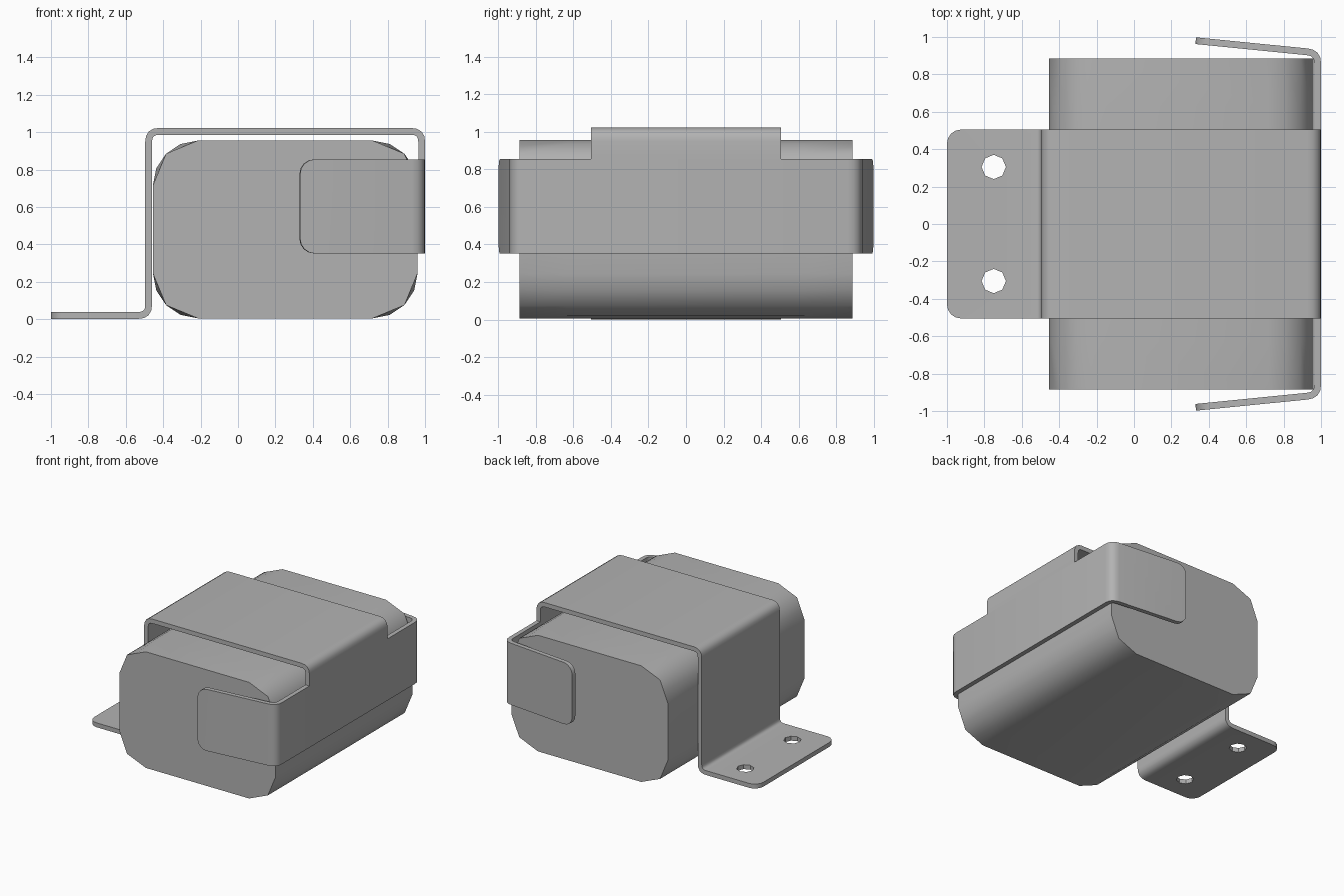
import bpy, bmesh, math
from mathutils import Vector

if "Cube" in bpy.data.objects:
    bpy.data.objects.remove(bpy.data.objects["Cube"], do_unlink=True)

GREY = (0.45, 0.45, 0.45, 1)
metal = bpy.data.materials.new("plain grey")
metal.use_nodes = True
metal.diffuse_color = GREY
metal.node_tree.nodes["Principled BSDF"].inputs["Base Color"].default_value = GREY
THICK = 0.036


def make_object(name, bm):
    mesh = bpy.data.meshes.new(name)
    bm.to_mesh(mesh)
    bm.free()
    mesh.materials.append(metal)
    ob = bpy.data.objects.new(name, mesh)
    bpy.context.collection.objects.link(ob)
    return ob


def activate(ob):
    bpy.ops.object.select_all(action='DESELECT')
    ob.select_set(True)
    bpy.context.view_layer.objects.active = ob


def smooth(ob, degrees):
    activate(ob)
    bpy.ops.object.shade_smooth_by_angle(angle=math.radians(degrees))


def fillet(points, radius, steps=4):
    """Round the inner corners of an open path."""
    pts = [Vector(p) for p in points]
    out = [pts[0]]
    for a, b, c in zip(pts, pts[1:], pts[2:]):
        p = b + (a - b).normalized() * radius
        q = b + (c - b).normalized() * radius
        ctrl = b
        for i in range(steps + 1):
            t = i / steps
            out.append(p.lerp(ctrl, t).lerp(ctrl.lerp(q, t), t))
    return out + [pts[-1]]


def bent_sheet(name, path, offset, round_ends, radius, holes=()):
    """Sweep a path across its width, round the chosen ends, thicken, drill."""
    bm = bmesh.new()
    rows = [[bm.verts.new(p + s * Vector(offset)) for s in (-1, 1)] for p in path]
    for a, b in zip(rows, rows[1:]):
        bm.faces.new((a[0], a[1], b[1], b[0]))
    corners = [v for end in round_ends for v in rows[end]]
    bmesh.ops.bevel(bm, geom=corners, offset=radius, segments=4, profile=0.5,
                    affect='VERTICES')
    bmesh.ops.recalc_face_normals(bm, faces=bm.faces)
    ob = make_object(name, bm)
    mod = ob.modifiers.new("thickness", 'SOLIDIFY')
    mod.thickness = THICK
    mod.offset = 0
    mod.use_even_offset = True
    activate(ob)
    bpy.ops.object.modifier_apply(modifier=mod.name)
    for x, y in holes:
        bpy.ops.mesh.primitive_cylinder_add(vertices=8, radius=0.065, depth=0.3,
                                            location=(x, y, 0.02))
        cutter = bpy.context.object
        cut = ob.modifiers.new("hole", 'BOOLEAN')
        cut.operation = 'DIFFERENCE'
        cut.solver = 'EXACT'
        cut.object = cutter
        activate(ob)
        bpy.ops.object.modifier_apply(modifier=cut.name)
        bpy.data.objects.remove(cutter, do_unlink=True)
    smooth(ob, 35)
    return ob


# Core block: rounded in the middle, corners flattened to two chords at the ends
def core_ring(bm, y, flattened):
    x0, x1, z0, z1, r = -0.455, 0.96, 0.005, 0.955, 0.24
    ring = []
    centres = [(x1 - r, z1 - r), (x0 + r, z1 - r), (x0 + r, z0 + r), (x1 - r, z0 + r)]
    for k, (cx, cz) in enumerate(centres):
        arc = [Vector((cx + r * math.cos(a), y, cz + r * math.sin(a)))
               for a in (math.pi / 2 * (k + i / 4) for i in range(5))]
        if flattened:
            for i in (1, 3):
                arc[i] = (arc[i - 1] + arc[i + 1]) / 2
        ring += [bm.verts.new(p) for p in arc]
    return ring


bm = bmesh.new()
rings = [core_ring(bm, y, abs(y) > 0.8) for y in (-0.885, -0.63, 0.63, 0.885)]
for a, b in zip(rings, rings[1:]):
    for i in range(len(a)):
        j = (i + 1) % len(a)
        bm.faces.new((a[i], a[j], b[j], b[i]))
bm.faces.new(rings[0])
bm.faces.new(rings[-1])
bmesh.ops.recalc_face_normals(bm, faces=bm.faces)
smooth(make_object("core_block", bm), 35)

# Mounting strap: drilled foot, upright, top and short drop on the far side
strap = fillet([(-1, 0, 0.02), (-0.478, 0, 0.02), (-0.478, 0, 1.004),
                (0.982, 0, 1.004), (0.982, 0, 0.855)], 0.055)
bent_sheet("mounting_strap", strap, (0, 0.505, 0), [0], 0.075,
           [(-0.75, 0.305), (-0.75, -0.305)])

# Side band wrapping round to both ends, with slightly flared tabs
band = fillet([(0.33, -0.98, 0.603), (0.982, -0.915, 0.603),
               (0.982, 0.915, 0.603), (0.33, 0.98, 0.603)], 0.055)
bent_sheet("side_band", band, (0, 0, 0.252), [0, -1], 0.08)
